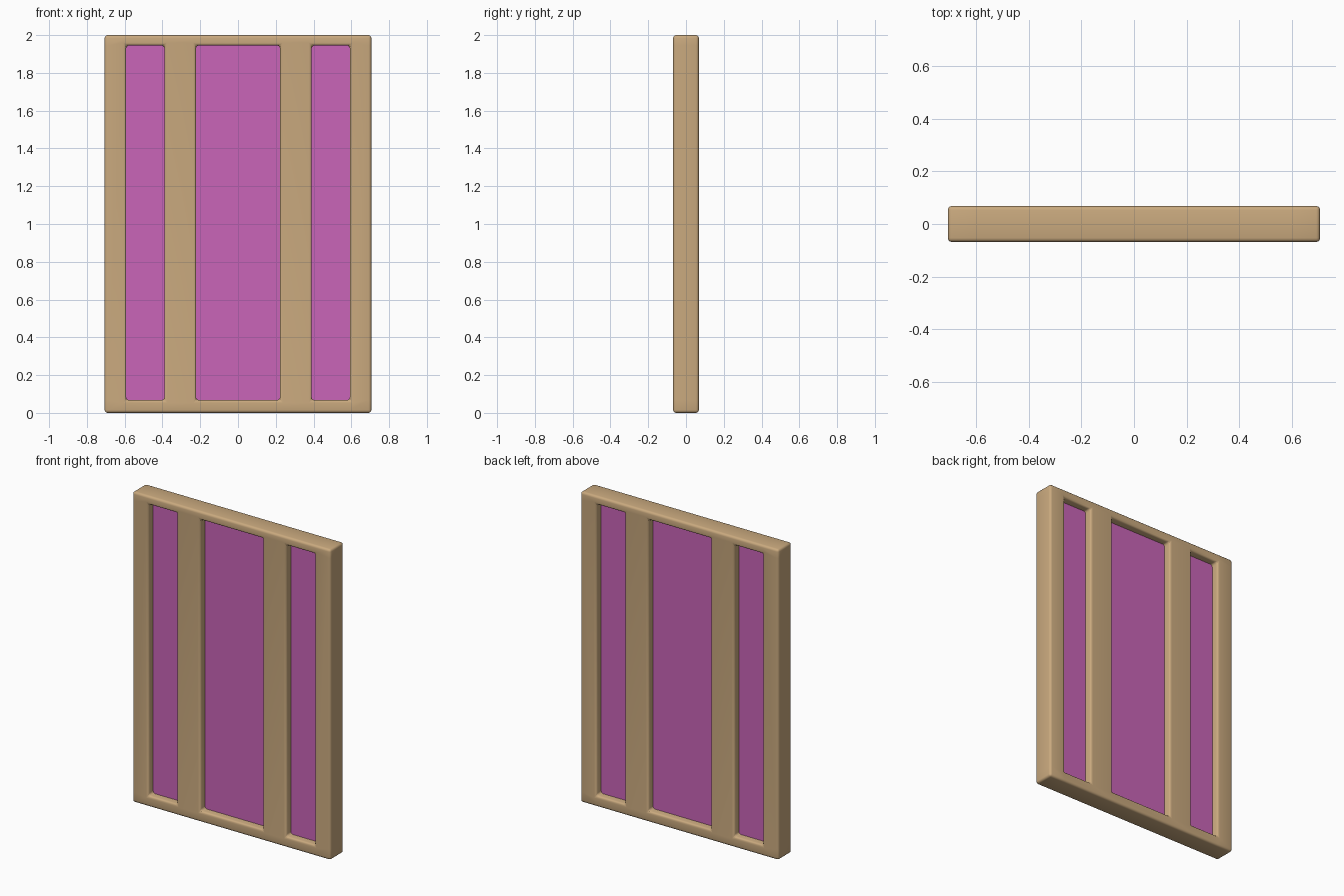
import bpy, bmesh

if "Cube" in bpy.data.objects:
    bpy.data.objects.remove(bpy.data.objects["Cube"])

HALF_W, HEIGHT, DEPTH = 0.706, 2.0, 0.136
Z_LOW, Z_HIGH = 0.068, 1.945
OPENINGS = [(-0.592, -0.39), (-0.222, 0.222), (0.39, 0.592)]


def material(name, color):
    m = bpy.data.materials.new(name)
    m.diffuse_color = (*color, 1)
    m.use_nodes = True
    m.node_tree.nodes["Principled BSDF"].inputs["Base Color"].default_value = m.diffuse_color
    return m


wood = material("tan_wood", (0.59, 0.40, 0.21))
pink = material("pink_pane", (0.59, 0.13, 0.48))


def finish(name, bm, mat):
    me = bpy.data.meshes.new(name)
    bm.to_mesh(me)
    bm.free()
    ob = bpy.data.objects.new(name, me)
    bpy.context.collection.objects.link(ob)
    me.materials.append(mat)
    return ob


# Frame: a grid with three openings left out, extruded through its depth
xs = [-HALF_W] + [x for pair in OPENINGS for x in pair] + [HALF_W]
zs = [0, Z_LOW, Z_HIGH, HEIGHT]
bm = bmesh.new()
grid = [[bm.verts.new((x, -DEPTH / 2, z)) for z in zs] for x in xs]
for i in range(len(xs) - 1):
    for j in range(3):
        if j == 1 and i % 2 == 1:
            continue
        bm.faces.new((grid[i][j], grid[i + 1][j], grid[i + 1][j + 1], grid[i][j + 1]))
ext = bmesh.ops.extrude_face_region(bm, geom=bm.faces[:], use_keep_orig=True)
moved = [g for g in ext["geom"] if isinstance(g, bmesh.types.BMVert)]
bmesh.ops.translate(bm, verts=moved, vec=(0, DEPTH, 0))
bmesh.ops.recalc_face_normals(bm, faces=bm.faces[:])

# Soften all the sharp edges of the frame
sharp = [e for e in bm.edges if len(e.link_faces) == 2 and e.calc_face_angle() > 0.5]
bmesh.ops.bevel(bm, geom=sharp, offset=0.015, segments=3, profile=0.5, affect='EDGES')
frame = finish("frame", bm, wood)
bpy.context.view_layer.objects.active = frame
frame.select_set(True)
bpy.ops.object.shade_smooth_by_angle(angle=0.6)

# Panes: thin slabs set halfway into the openings
for name, (x0, x1) in zip(("left_pane", "middle_pane", "right_pane"), OPENINGS):
    bm = bmesh.new()
    bmesh.ops.create_cube(bm, size=1)
    bmesh.ops.scale(bm, vec=(x1 - x0 + 0.02, 0.036, Z_HIGH - Z_LOW + 0.02), verts=bm.verts[:])
    bmesh.ops.translate(bm, vec=((x0 + x1) / 2, 0, (Z_LOW + Z_HIGH) / 2), verts=bm.verts[:])
    finish(name, bm, pink)
